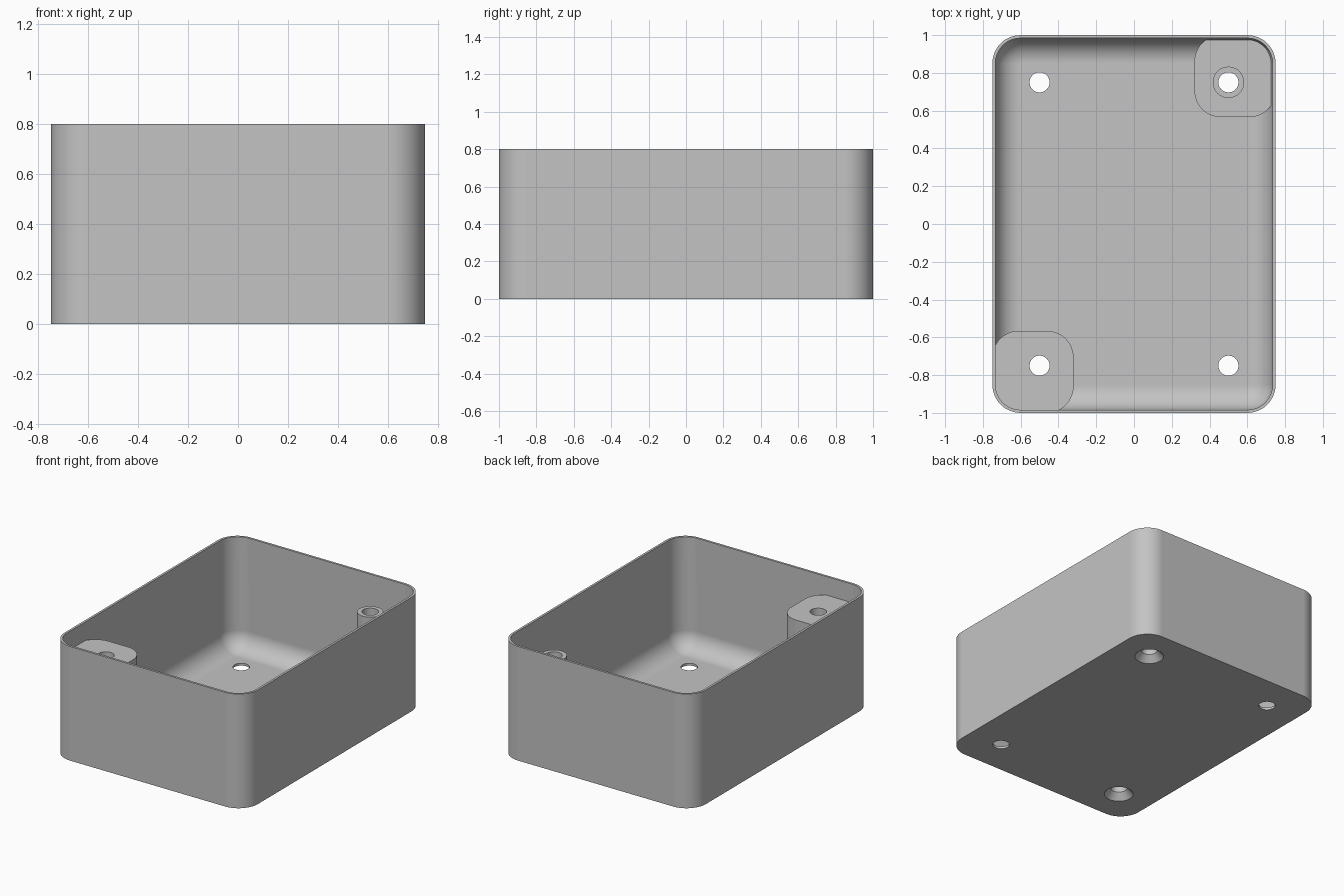
import bpy, bmesh
from math import sin, cos, pi, radians

cube = bpy.data.objects.get("Cube")
if cube:
    bpy.data.objects.remove(cube, do_unlink=True)

HX, HY, HEIGHT = 0.75, 1.0, 0.8      # outer half sizes and height
WALL, CORNER, FILLET = 0.016, 0.15, 0.13
HOLE, BOSS_TOP = 0.053, 0.67
SEGMENTS = 12

grey = bpy.data.materials.new("plain grey")
grey.use_nodes = True
grey.diffuse_color = (0.55, 0.55, 0.55, 1)
grey.node_tree.nodes["Principled BSDF"].inputs["Base Color"].default_value = grey.diffuse_color


def outline(cx, cy, hx, hy, r):
    """Rounded rectangle points, counter-clockwise."""
    points = []
    for q, (sx, sy) in enumerate([(1, 1), (-1, 1), (-1, -1), (1, -1)]):
        for i in range(SEGMENTS + 1):
            a = (q + i / SEGMENTS) * pi / 2
            points.append((cx + sx * (hx - r) + r * cos(a),
                           cy + sy * (hy - r) + r * sin(a)))
    return points


def loft(name, rings):
    """Closed solid through rings of (z, outline)."""
    bm = bmesh.new()
    loops = [[bm.verts.new((x, y, z)) for x, y in ring] for z, ring in rings]
    n = len(loops[0])
    for low, high in zip(loops, loops[1:]):
        for i in range(n):
            j = (i + 1) % n
            bm.faces.new((low[i], low[j], high[j], high[i]))
    bm.faces.new(loops[0][::-1])
    bm.faces.new(loops[-1])
    bmesh.ops.remove_doubles(bm, verts=bm.verts, dist=1e-5)
    bmesh.ops.recalc_face_normals(bm, faces=bm.faces)
    mesh = bpy.data.meshes.new(name)
    bm.to_mesh(mesh)
    bm.free()
    mesh.materials.append(grey)
    obj = bpy.data.objects.new(name, mesh)
    bpy.context.collection.objects.link(obj)
    return obj


def activate(obj):
    bpy.ops.object.select_all(action='DESELECT')
    obj.select_set(True)
    bpy.context.view_layer.objects.active = obj


def combine(obj, cutter, operation):
    mod = obj.modifiers.new("cut", 'BOOLEAN')
    mod.object, mod.operation, mod.solver = cutter, operation, 'EXACT'
    activate(obj)
    bpy.ops.object.modifier_apply(modifier=mod.name)


def shell_ring(inset, z):
    return z, outline(0, 0, HX - inset, HY - inset, CORNER - inset)


def circle_ring(x, y, r, z):
    return z, outline(x, y, r, r, r)


# Case: rounded tray with a filleted cavity
case = loft("case", [shell_ring(0, 0), shell_ring(0, HEIGHT)])
rings = []
for i in range(SEGMENTS + 1):
    a = i / SEGMENTS * pi / 2
    rings.append(shell_ring(WALL + FILLET * (1 - sin(a)), WALL + FILLET * (1 - cos(a))))
rings.append(shell_ring(WALL, HEIGHT + 0.1))
cavity = loft("cavity_cutter", rings)
combine(case, cavity, 'DIFFERENCE')

# Limit that keeps the corner blocks within the wall thickness
limit = loft("limit_cutter", [shell_ring(WALL / 2, WALL / 2), shell_ring(WALL / 2, HEIGHT)])


def corner_block(name, side, top):
    ring = outline(side * 0.535, side * 0.783, 0.215, 0.217, 0.14)
    block = loft(name, [(0, ring), (top, ring)])
    combine(block, limit, 'INTERSECT')
    return block


# Corner blocks and the slim screw post
tall_block = corner_block("tall_corner_block", -1, BOSS_TOP)
low_block = corner_block("low_corner_block", 1, 0.1)
post = loft("screw_post", [circle_ring(0.5, 0.75, 0.083, 0.09),
                           circle_ring(0.5, 0.75, 0.083, BOSS_TOP)])
parts = [case, tall_block, low_block, post]

# Screw holes: countersunk below the blocks, plain in the other corners
cutters = [cavity, limit]
for sx in (-1, 1):
    for sy in (-1, 1):
        x, y = sx * 0.5, sy * 0.75
        lower = [(0.102, -0.01), (HOLE, 0.045)] if sx == sy else [(HOLE, -0.01)]
        drill = loft("drill_cutter", [circle_ring(x, y, r, z) for r, z in lower + [(HOLE, 1)]])
        cutters.append(drill)
        combine(case, drill, 'DIFFERENCE')
        if sx == sy:
            for part in ([low_block, post] if sx > 0 else [tall_block]):
                combine(part, drill, 'DIFFERENCE')

for cutter in cutters:
    bpy.data.objects.remove(cutter, do_unlink=True)

# Smooth rounded surfaces, crisp edges
for part in parts:
    activate(part)
    bpy.ops.object.shade_smooth_by_angle(angle=radians(30))
    mod = part.modifiers.new("flat_normals", 'WEIGHTED_NORMAL')
    mod.keep_sharp = True
